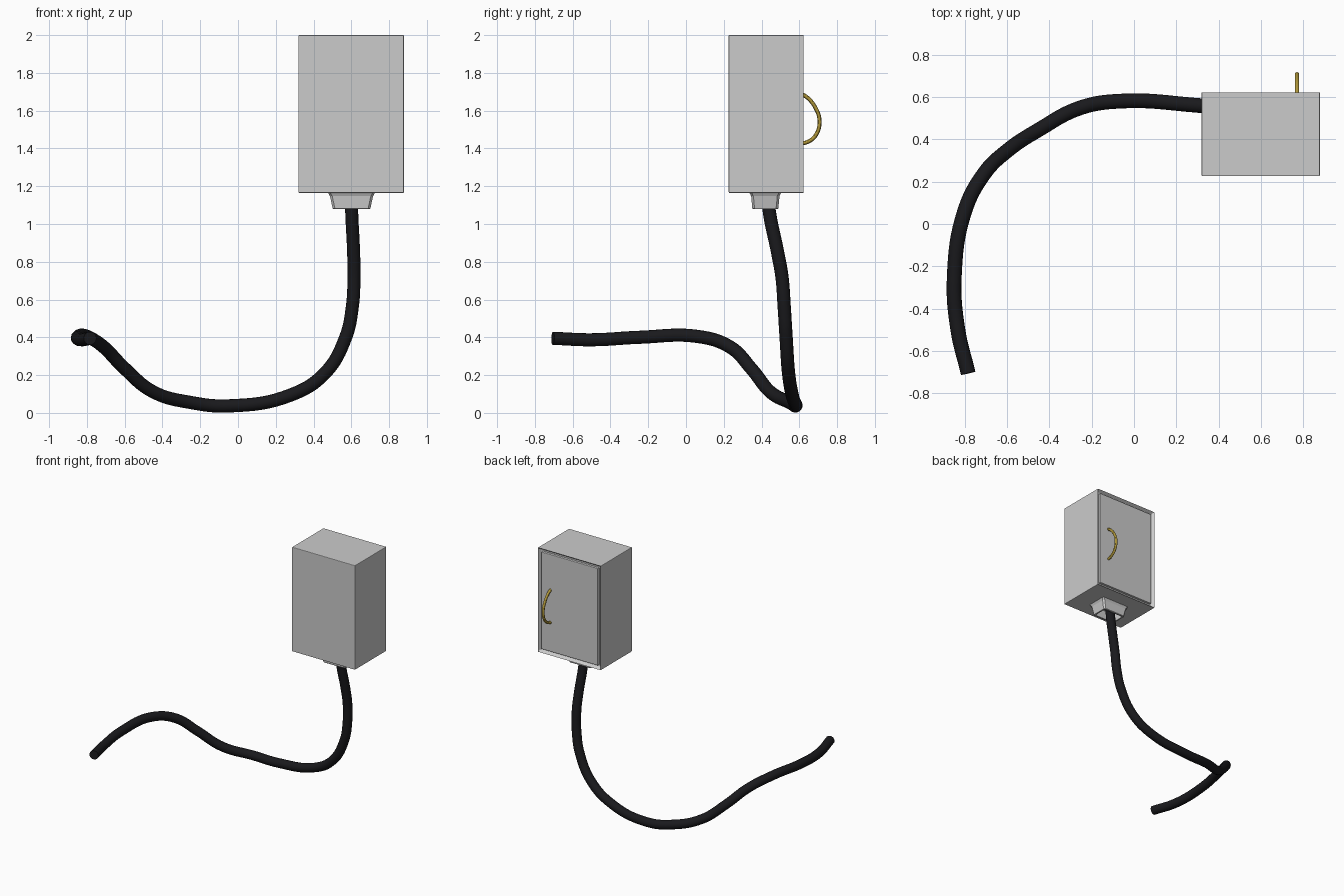
import bpy, bmesh
from mathutils import Vector

if "Cube" in bpy.data.objects:
    bpy.data.objects.remove(bpy.data.objects["Cube"])


def material(name, rgb):
    m = bpy.data.materials.new(name)
    m.diffuse_color = (*rgb, 1)
    m.use_nodes = True
    m.node_tree.nodes["Principled BSDF"].inputs["Base Color"].default_value = m.diffuse_color
    return m


def add_mesh(name, bm):
    bmesh.ops.recalc_face_normals(bm, faces=bm.faces)
    me = bpy.data.meshes.new(name)
    bm.to_mesh(me)
    bm.free()
    ob = bpy.data.objects.new(name, me)
    bpy.context.collection.objects.link(ob)
    return ob


def box_bm(lo, hi):
    bm = bmesh.new()
    bmesh.ops.create_cube(bm, size=1)
    lo, hi = Vector(lo), Vector(hi)
    for v in bm.verts:
        v.co = (lo + hi) / 2 + v.co * (hi - lo)
    return bm


def bevel(ob, width, segments=2):
    b = ob.modifiers.new("edge_bevel", 'BEVEL')
    b.width, b.segments = width, segments
    b.limit_method = 'ANGLE'


def tube(name, points, radius, mat, sides=4):
    cu = bpy.data.curves.new(name, 'CURVE')
    cu.dimensions = '3D'
    cu.bevel_depth, cu.bevel_resolution = radius, sides
    cu.resolution_u, cu.use_fill_caps = 8, True
    sp = cu.splines.new('BEZIER')
    sp.bezier_points.add(len(points) - 1)
    for bp, p in zip(sp.bezier_points, points):
        bp.co = p
        bp.handle_left_type = bp.handle_right_type = 'AUTO'
    ob = bpy.data.objects.new(name, cu)
    bpy.context.collection.objects.link(ob)
    cu.materials.append(mat)
    bpy.ops.object.select_all(action='DESELECT')
    ob.select_set(True)
    bpy.context.view_layer.objects.active = ob
    bpy.ops.object.convert(target='MESH')
    bpy.ops.object.shade_smooth_by_angle()


# Cabinet shell, with a recess in the back face for the door
X0, X1, Y0, Y1, Z0, Z1 = 0.32, 0.878, 0.226, 0.624, 1.165, 2.0
bm = box_bm((X0, Y0, Z0), (X1, Y1, Z1))
bm.normal_update()
back = max(bm.faces, key=lambda f: f.calc_center_median().y)
bmesh.ops.inset_region(bm, faces=[back], thickness=0.022)
for v in back.verts:
    v.co.y -= 0.025
bevel(add_mesh("cabinet", bm), 0.004)

# Door panel, leaving a thin gap inside the recess
g = 0.029
door = add_mesh("door", box_bm((X0 + g, Y1 - 0.03, Z0 + g), (X1 - g, Y1 - 0.006, Z1 - g)))
bevel(door, 0.003)

# Cable socket: flared rectangular collar, open at the bottom
bm = bmesh.new()
cx, cy = 0.601, 0.42
profile = [(0.126, 0.086, 1.168), (0.121, 0.081, 1.16), (0.114, 0.075, 1.147),
           (0.100, 0.069, 1.083), (0.097, 0.066, 1.08),
           (0.086, 0.055, 1.08), (0.096, 0.062, 1.155)]
rings = []
for hx, hy, z in profile:
    c = 0.012
    corners = [(hx, hy - c), (hx - c, hy), (-hx + c, hy), (-hx, hy - c),
               (-hx, -hy + c), (-hx + c, -hy), (hx - c, -hy), (hx, -hy + c)]
    rings.append([bm.verts.new((cx + x, cy + y, z)) for x, y in corners])
for a, b in zip(rings, rings[1:]):
    for i in range(8):
        j = (i + 1) % 8
        bm.faces.new((a[i], a[j], b[j], b[i]))
bm.faces.new(rings[0])
bm.faces.new(rings[-1])
add_mesh("cable_socket", bm)

# Bowed door handle
arc = [(0.60, 1.695), (0.645, 1.667), (0.688, 1.61), (0.707, 1.545),
       (0.690, 1.475), (0.655, 1.440), (0.60, 1.422)]
tube("door_handle", [(0.77, y, z) for y, z in arc], 0.0105, material("brass", (0.42, 0.30, 0.04)))

# Hanging cable that curls along the floor and rises at its free end
path = [(0.60, 0.432, 1.16), (0.602, 0.442, 1.06), (0.612, 0.485, 0.85), (0.614, 0.508, 0.72),
        (0.605, 0.52, 0.56), (0.57, 0.53, 0.40), (0.46, 0.543, 0.21), (0.28, 0.562, 0.095),
        (-0.05, 0.581, 0.037), (-0.25, 0.55, 0.055), (-0.45, 0.445, 0.112),
        (-0.60, 0.345, 0.235), (-0.71, 0.235, 0.348), (-0.80, 0.06, 0.405),
        (-0.849, -0.25, 0.400), (-0.832, -0.50, 0.387), (-0.783, -0.705, 0.395)]
tube("cable", path, 0.035, material("black_rubber", (0.01, 0.01, 0.012)), 5)
